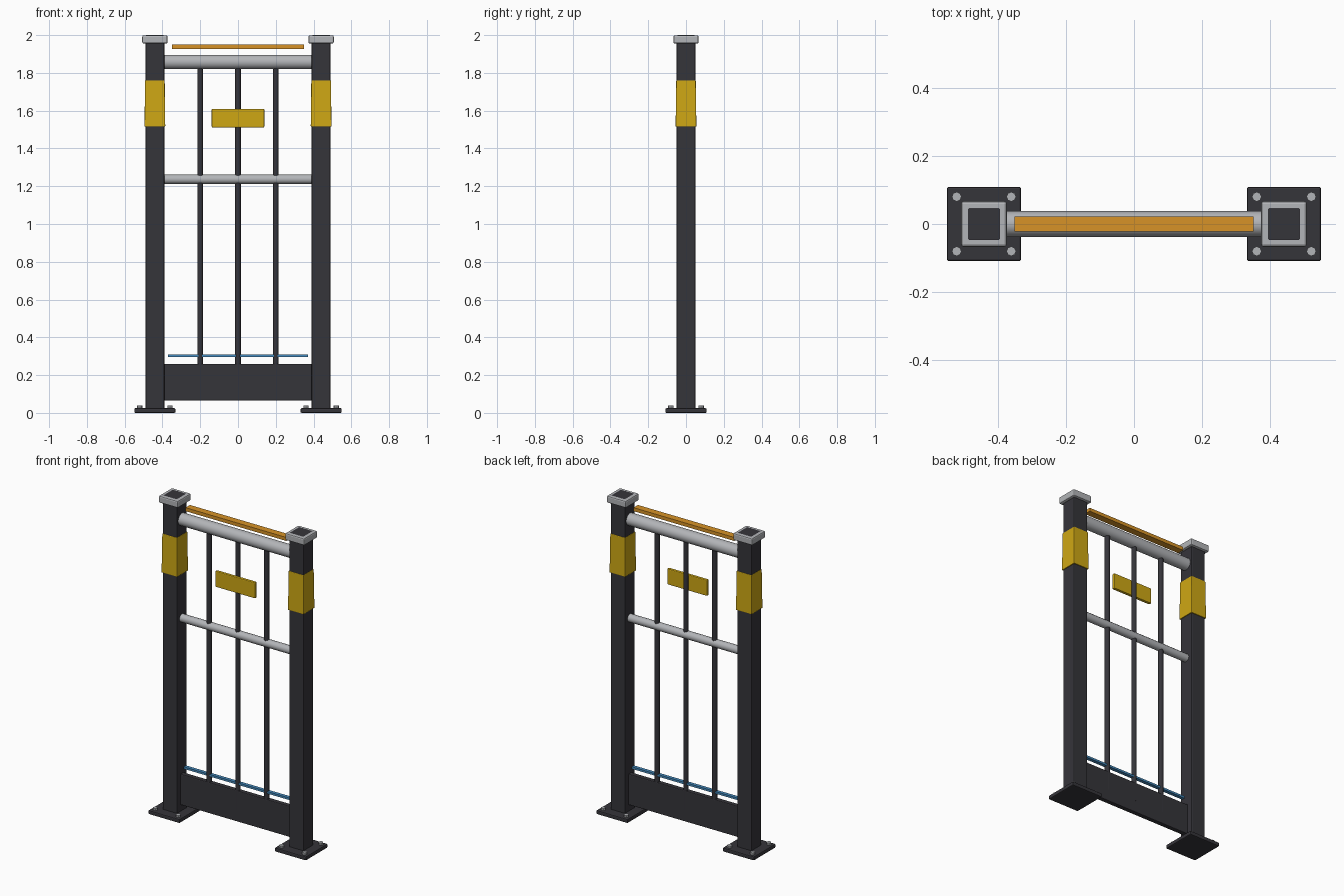
import bpy, bmesh, math
from mathutils import Matrix

if "Cube" in bpy.data.objects:
    bpy.data.objects.remove(bpy.data.objects["Cube"])


def mat(name, c):
    m = bpy.data.materials.new(name)
    m.diffuse_color = (*c, 1)
    m.use_nodes = True
    m.node_tree.nodes["Principled BSDF"].inputs["Base Color"].default_value = m.diffuse_color
    return m


DARK = mat("dark metal", (0.036, 0.035, 0.042))
STEEL = mat("light steel", (0.45, 0.46, 0.48))
YELLOW = mat("safety yellow", (0.62, 0.39, 0.007))
ORANGE = mat("orange light", (0.68, 0.29, 0.02))
BLUE = mat("blue light", (0.06, 0.26, 0.52))


def finish(name, bm, m, bevel=0.0, smooth=False):
    me = bpy.data.meshes.new(name)
    bmesh.ops.recalc_face_normals(bm, faces=bm.faces)
    bm.to_mesh(me)
    bm.free()
    me.materials.append(m)
    ob = bpy.data.objects.new(name, me)
    bpy.context.collection.objects.link(ob)
    if bevel:
        b = ob.modifiers.new("bevel", "BEVEL")
        b.width, b.segments = bevel, 2
    if smooth:
        bpy.context.view_layer.objects.active = ob
        ob.select_set(True)
        bpy.ops.object.shade_smooth_by_angle(angle=math.radians(40))
        ob.select_set(False)
    return ob


def box(name, m, x, y, z, bevel=0.0, flare=0.0):
    """Box from (min, max) ranges; flare widens the bottom."""
    bm = bmesh.new()
    bmesh.ops.create_cube(bm, size=1)
    for v in bm.verts:
        f = flare if v.co.z < 0 else 0
        v.co = [(r[0] + r[1]) / 2 + c * (r[1] - r[0] + k)
                for c, r, k in zip(v.co, (x, y, z), (f, f, 0))]
    return finish(name, bm, m, bevel)


def rod(name, m, r, length, loc, axis="Z", sides=16, smooth=True):
    rot = Matrix.Rotation(math.pi / 2, 4, "Y") if axis == "X" else Matrix()
    bm = bmesh.new()
    bmesh.ops.create_cone(bm, cap_ends=True, segments=sides, radius1=r, radius2=r,
                          depth=length, matrix=Matrix.Translation(loc) @ rot)
    return finish(name, bm, m, smooth=smooth)


# posts with feet, bolts, caps and sleeves
for side, cx in (("left", -0.44), ("right", 0.44)):
    def sq(h):
        return (cx - h, cx + h), (-h, h)
    box(side + "_base_plate", DARK, *sq(0.109), (0, 0.025), 0.006)
    box(side + "_post", DARK, *sq(0.05), (0.005, 2.0), 0.006)
    box(side + "_post_cap", STEEL, *sq(0.067), (1.955, 1.999), 0.008)
    box(side + "_sleeve", YELLOW, *sq(0.052), (1.515, 1.76), 0.003, 0.006)
    for i in (-1, 1):
        for j in (-1, 1):
            rod(side + "_bolt", STEEL, 0.014, 0.018, (cx + i * 0.08, j * 0.08, 0.029),
                sides=8, smooth=False)

# rails
rod("top_rail", STEEL, 0.038, 0.8, (0, 0, 1.858), "X", 24)
rod("middle_rail", STEEL, 0.025, 0.8, (0, 0, 1.237), "X", 12)

# vertical bars
for x in (-0.2, 0, 0.2):
    rod("vertical_bar", DARK, 0.0155, 1.7, (x, 0, 0.99), sides=12)

# kick panel, sign plate and light strips
box("kick_panel", DARK, (-0.392, 0.392), (-0.015, 0.015), (0.065, 0.26), 0.005)
box("sign_plate", YELLOW, (-0.139, 0.139), (-0.03, -0.01), (1.51, 1.61), 0.005)
box("top_light_strip", ORANGE, (-0.35, 0.35), (-0.022, 0.022), (1.927, 1.949))
box("lower_light_strip", BLUE, (-0.37, 0.37), (-0.011, 0.011), (0.296, 0.309))
